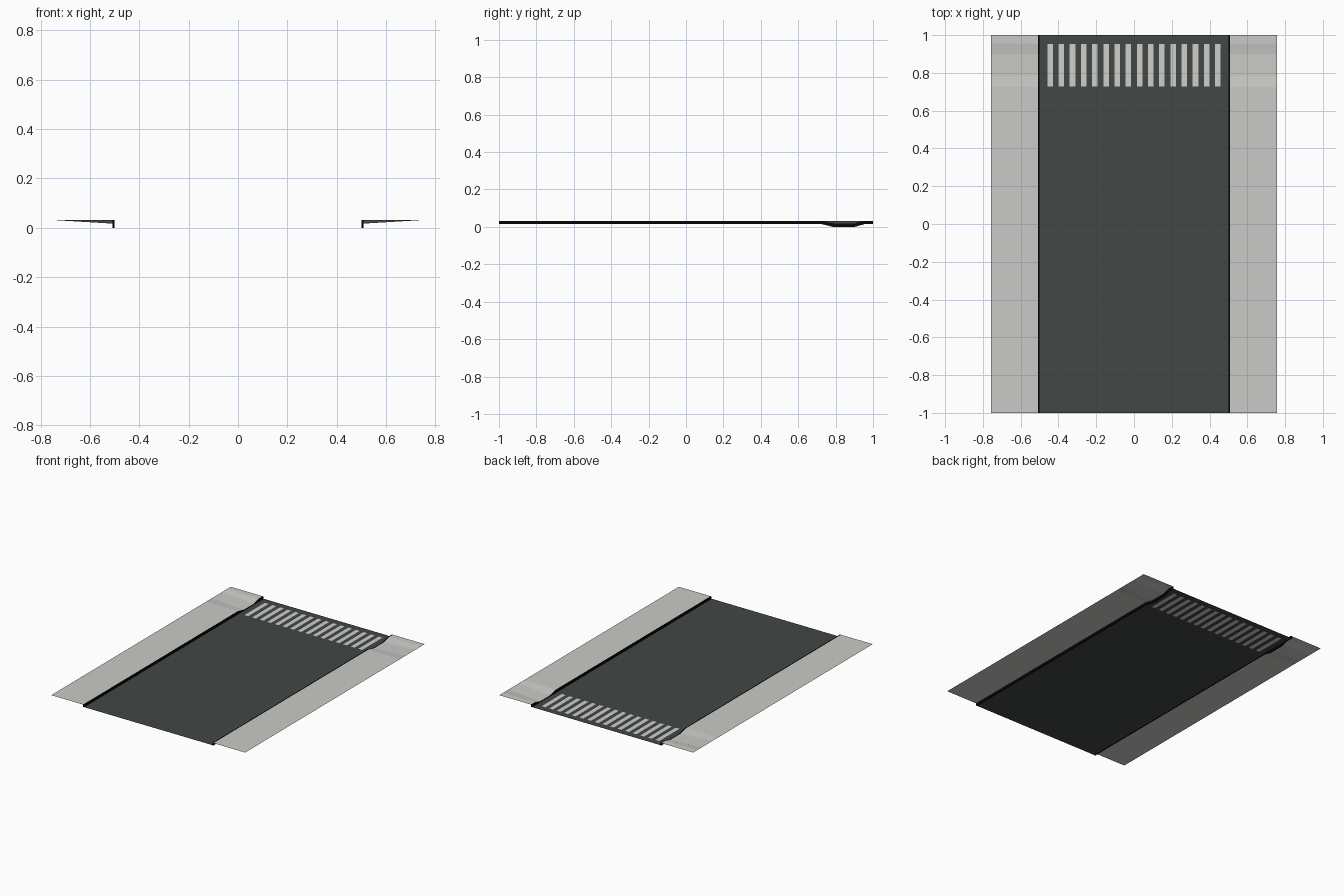
import bpy, bmesh

if "Cube" in bpy.data.objects:
    bpy.data.objects.remove(bpy.data.objects["Cube"])

ROAD_Z = 0.016      # road surface level
WALK_Z = 0.032      # pavement level
DIP = 0.015         # depth of the dropped kerb at the crossing
HALF_ROAD, KERB_OUT, WALK_OUT = 0.5, 0.508, 0.756
CROSS = (0.727, 0.953)   # y range of the crossing
# kerb drop profile along y: (y, drop)
PROFILE = [(-1, 0), (0.725, 0), (0.787, DIP), (0.9, DIP), (0.956, 0), (1, 0)]


def material(name, rgb):
    m = bpy.data.materials.new(name)
    m.diffuse_color = (*rgb, 1)
    m.use_nodes = True
    m.node_tree.nodes["Principled BSDF"].inputs["Base Color"].default_value = m.diffuse_color
    return m


asphalt = material("asphalt", (0.054, 0.065, 0.063))
paint = material("crossing_paint", (0.62, 0.62, 0.59))
paving = material("paving", (0.59, 0.59, 0.57))
kerb_black = material("kerb_black", (0.002, 0.002, 0.002))


def finish(bm, name, mats):
    me = bpy.data.meshes.new(name)
    bm.to_mesh(me)
    bm.free()
    ob = bpy.data.objects.new(name, me)
    bpy.context.collection.objects.link(ob)
    for m in mats:
        me.materials.append(m)
    return ob


# Road surface, cut into a grid so the crossing stripes are its own faces
bm = bmesh.new()
w = 0.917 / 31
xs = [-HALF_ROAD] + [-0.4585 + i * w for i in range(32)] + [HALF_ROAD]
ys = [-1, CROSS[0], CROSS[1], 1]
grid = [[bm.verts.new((x, y, ROAD_Z)) for x in xs] for y in ys]
for j in range(3):
    for i in range(len(xs) - 1):
        f = bm.faces.new((grid[j][i], grid[j][i + 1], grid[j + 1][i + 1], grid[j + 1][i]))
        f.material_index = int(j == 1 and i % 2 == 1)
finish(bm, "road", [asphalt, paint])

for side, label in ((-1, "left"), (1, "right")):
    # Pavement sheet: inner edge follows the drop, outer edge stays level
    bm = bmesh.new()
    rows = [(bm.verts.new((side * KERB_OUT, y, WALK_Z - d)),
             bm.verts.new((side * WALK_OUT, y, WALK_Z))) for y, d in PROFILE]
    for a, b in zip(rows, rows[1:]):
        q = [a[0], a[1], b[1], b[0]]
        bm.faces.new(q if side > 0 else q[::-1])
    finish(bm, label + "_pavement", [paving])

    # Kerb: thin rectangular bar swept along the drop profile
    bm = bmesh.new()
    rings = []
    for y, d in PROFILE:
        top, low = WALK_Z - d, ROAD_Z - 0.001 - d
        rings.append([bm.verts.new((side * x, y, z)) for x, z in (
            (HALF_ROAD, low), (KERB_OUT, low), (KERB_OUT, top), (HALF_ROAD, top))])
    for a, b in zip(rings, rings[1:]):
        for i in range(4):
            k = (i + 1) % 4
            bm.faces.new((a[i], a[k], b[k], b[i]))
    bm.faces.new(rings[0])
    bm.faces.new(rings[-1])
    bmesh.ops.recalc_face_normals(bm, faces=bm.faces)
    finish(bm, label + "_kerb", [kerb_black])
